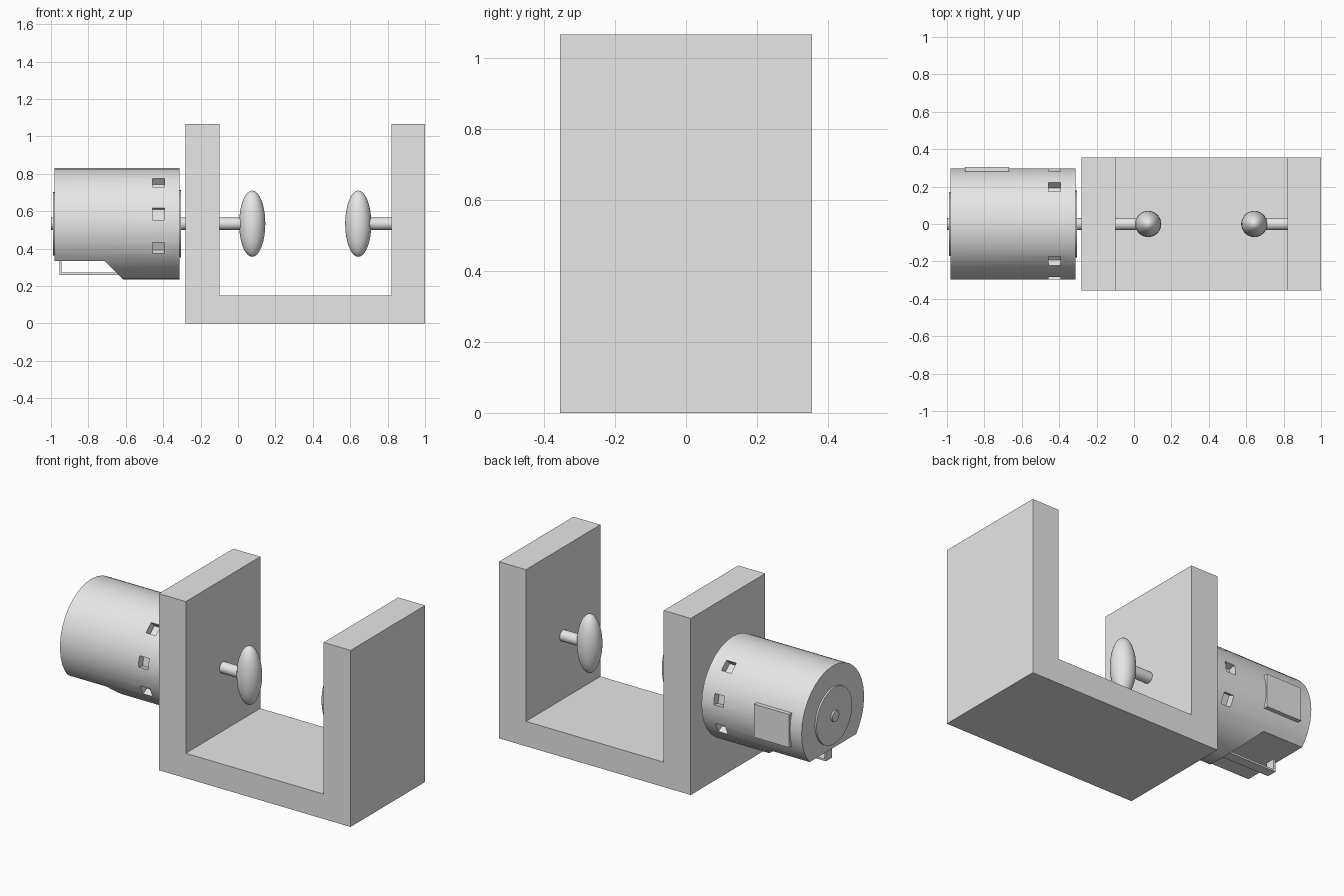
import bpy, bmesh, math
from mathutils import Matrix, Vector

cube = bpy.data.objects.get("Cube")
if cube:
    bpy.data.objects.remove(cube, do_unlink=True)

AXIS_Z = 0.533  # height of the shaft line

grey = bpy.data.materials.new("light grey")
grey.use_nodes = True
grey.diffuse_color = (0.8, 0.8, 0.8, 1)
grey.node_tree.nodes["Principled BSDF"].inputs["Base Color"].default_value = (0.8, 0.8, 0.8, 1)


def finish(name, bm, smooth=False):
    bmesh.ops.recalc_face_normals(bm, faces=bm.faces)
    mesh = bpy.data.meshes.new(name)
    bm.to_mesh(mesh)
    bm.free()
    mesh.materials.append(grey)
    ob = bpy.data.objects.new(name, mesh)
    bpy.context.collection.objects.link(ob)
    if smooth:
        shade(ob)
    return ob


def shade(ob):
    bpy.ops.object.select_all(action="DESELECT")
    ob.select_set(True)
    bpy.context.view_layer.objects.active = ob
    bpy.ops.object.shade_smooth_by_angle(angle=math.radians(30))


def prism(name, profile, half_y):
    """Extrude an x-z outline along y."""
    bm = bmesh.new()
    face = bm.faces.new([bm.verts.new((x, -half_y, z)) for x, z in profile])
    new = bmesh.ops.extrude_face_region(bm, geom=[face])["geom"]
    bmesh.ops.translate(bm, vec=(0, 2 * half_y, 0),
                        verts=[g for g in new if isinstance(g, bmesh.types.BMVert)])
    return finish(name, bm)


def rod(name, x0, x1, radius, sides=32):
    """Cylinder along x on the shaft line."""
    bm = bmesh.new()
    matrix = Matrix.Translation(((x0 + x1) / 2, 0, AXIS_Z)) @ Matrix.Rotation(math.pi / 2, 4, "Y")
    bmesh.ops.create_cone(bm, cap_ends=True, segments=sides, radius1=radius,
                          radius2=radius, depth=x1 - x0, matrix=matrix)
    return finish(name, bm, True)


def box(name, centre, size, turn=Matrix()):
    bm = bmesh.new()
    bmesh.ops.create_cube(bm, size=1, matrix=Matrix.Translation(centre) @ turn
                          @ Matrix.Diagonal((*size, 1)))
    return finish(name, bm)


def cut(ob, cutter):
    mod = ob.modifiers.new("cut", "BOOLEAN")
    mod.operation, mod.solver, mod.object = "DIFFERENCE", "EXACT", cutter
    bpy.ops.object.select_all(action="DESELECT")
    bpy.context.view_layer.objects.active = ob
    bpy.ops.object.modifier_apply(modifier=mod.name)
    bpy.data.objects.remove(cutter, do_unlink=True)


# U-shaped frame
prism("frame", [(-0.28, 0), (1, 0), (1, 1.065), (0.82, 1.065), (0.82, 0.15),
                (-0.1, 0.15), (-0.1, 1.065), (-0.28, 1.065)], 0.355)

# Motor housing with its underside cut away at the rear
housing = rod("motor_housing", -0.98, -0.312, 0.298)
cut(housing, prism("underside_cutter", [(-1.1, 0.335), (-0.715, 0.335),
                                        (-0.615, 0.235), (-0.615, 0.1), (-1.1, 0.1)], 0.5))

# Cooling slots, three on each side
for side in (1, -1):
    for degrees in (48, 10, -26):
        a = math.radians(degrees)
        spot = Vector((-0.425, side * 0.298 * math.cos(a), AXIS_Z + 0.298 * math.sin(a)))
        turn = Matrix.Rotation(side * a, 4, "X")
        cut(housing, box("slot_cutter", spot, (0.065, 0.09, 0.065), turn))
shade(housing)

# End caps and shafts
rod("rear_cap", -0.99, -0.97, 0.17)
rod("front_cap", -0.33, -0.305, 0.18)
rod("motor_shaft", -1, 0.075, 0.033)
rod("support_shaft", 0.64, 0.83, 0.033)

# Rating plate on the back of the housing
box("side_plate", (-0.785, 0.28, AXIS_Z), (0.235, 0.05, 0.2))

# Thin bent bracket below the housing
prism("lower_bracket", [(-0.955, 0.34), (-0.955, 0.26), (-0.6, 0.26), (-0.6, 0.271),
                        (-0.944, 0.271), (-0.944, 0.34)], 0.03)

# Oval heads facing each other
for name, x in (("driven_head", 0.076), ("support_head", 0.643)):
    bm = bmesh.new()
    bmesh.ops.create_uvsphere(bm, u_segments=32, v_segments=16, radius=1,
                              matrix=Matrix.Translation((x, 0, AXIS_Z))
                              @ Matrix.Diagonal((0.07, 0.07, 0.177, 1)))
    finish(name, bm, True)
